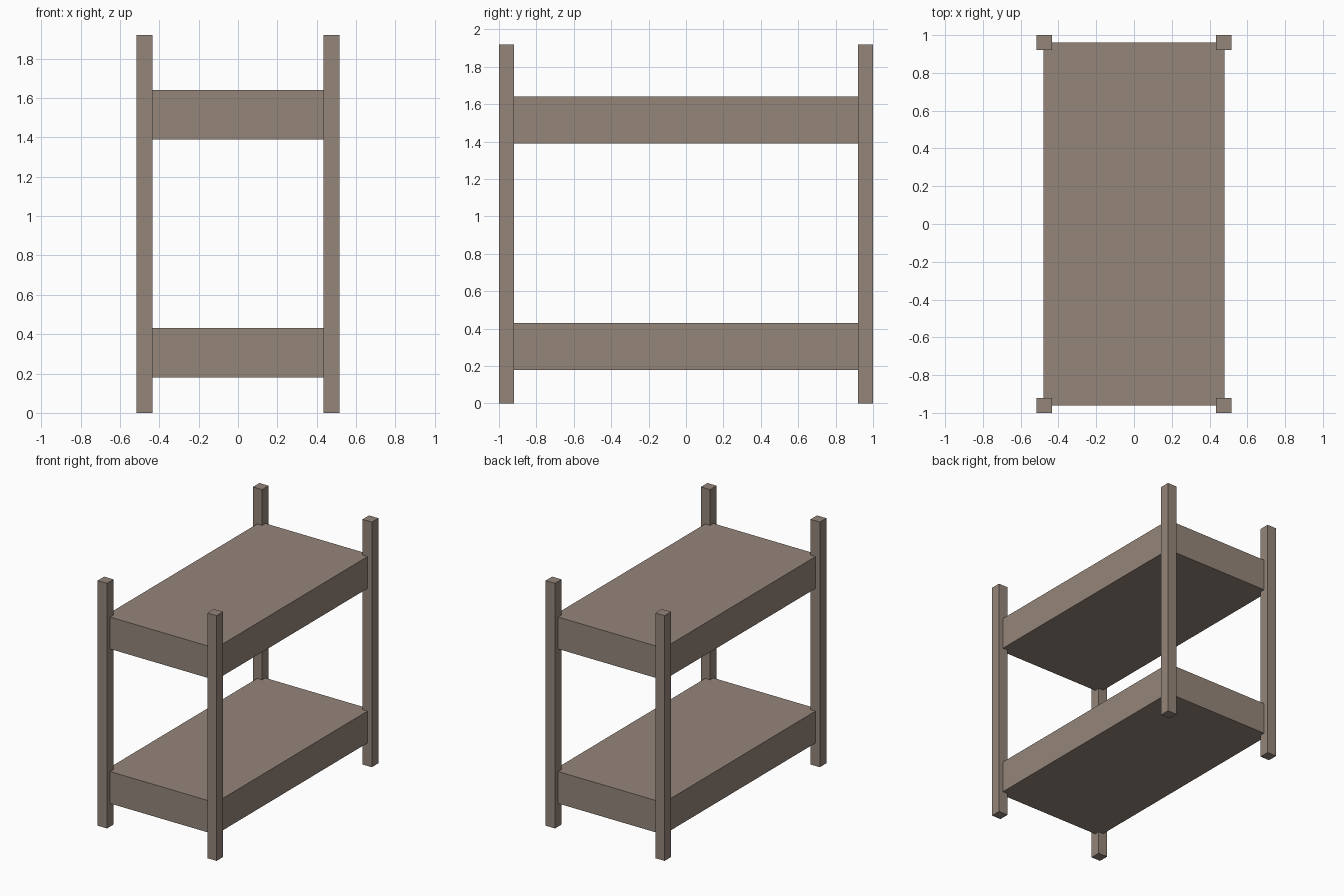
import bpy

if "Cube" in bpy.data.objects:
    bpy.data.objects.remove(bpy.data.objects["Cube"])

wood = bpy.data.materials.new("grey_brown_wood")
wood.diffuse_color = (0.296, 0.235, 0.195, 1.0)
wood.use_nodes = True
wood.node_tree.nodes["Principled BSDF"].inputs["Base Color"].default_value = wood.diffuse_color


def box(name, lo, hi):
    """Axis-aligned box between two corners."""
    centre = [(a + b) / 2 for a, b in zip(lo, hi)]
    bpy.ops.mesh.primitive_cube_add(size=1, location=centre)
    ob = bpy.context.object
    ob.name = name
    ob.scale = [b - a for a, b in zip(lo, hi)]
    bpy.ops.object.transform_apply(location=False, rotation=False, scale=True)
    ob.data.materials.append(wood)
    return ob


# Four corner posts
POST, X, Y, HEIGHT = 0.08, 0.475, 0.96, 1.92
for sx, side in ((-1, "left"), (1, "right")):
    for sy, end in ((-1, "front"), (1, "back")):
        cx, cy, h = sx * X, sy * Y, POST / 2
        box(f"{end}_{side}_post", (cx - h, cy - h, 0), (cx + h, cy + h, HEIGHT))

# Two bunks, running to the post centres
for name, z in (("lower_bunk", 0.18), ("upper_bunk", 1.39)):
    box(name, (-0.478, -Y, z), (0.478, Y, z + 0.25))
